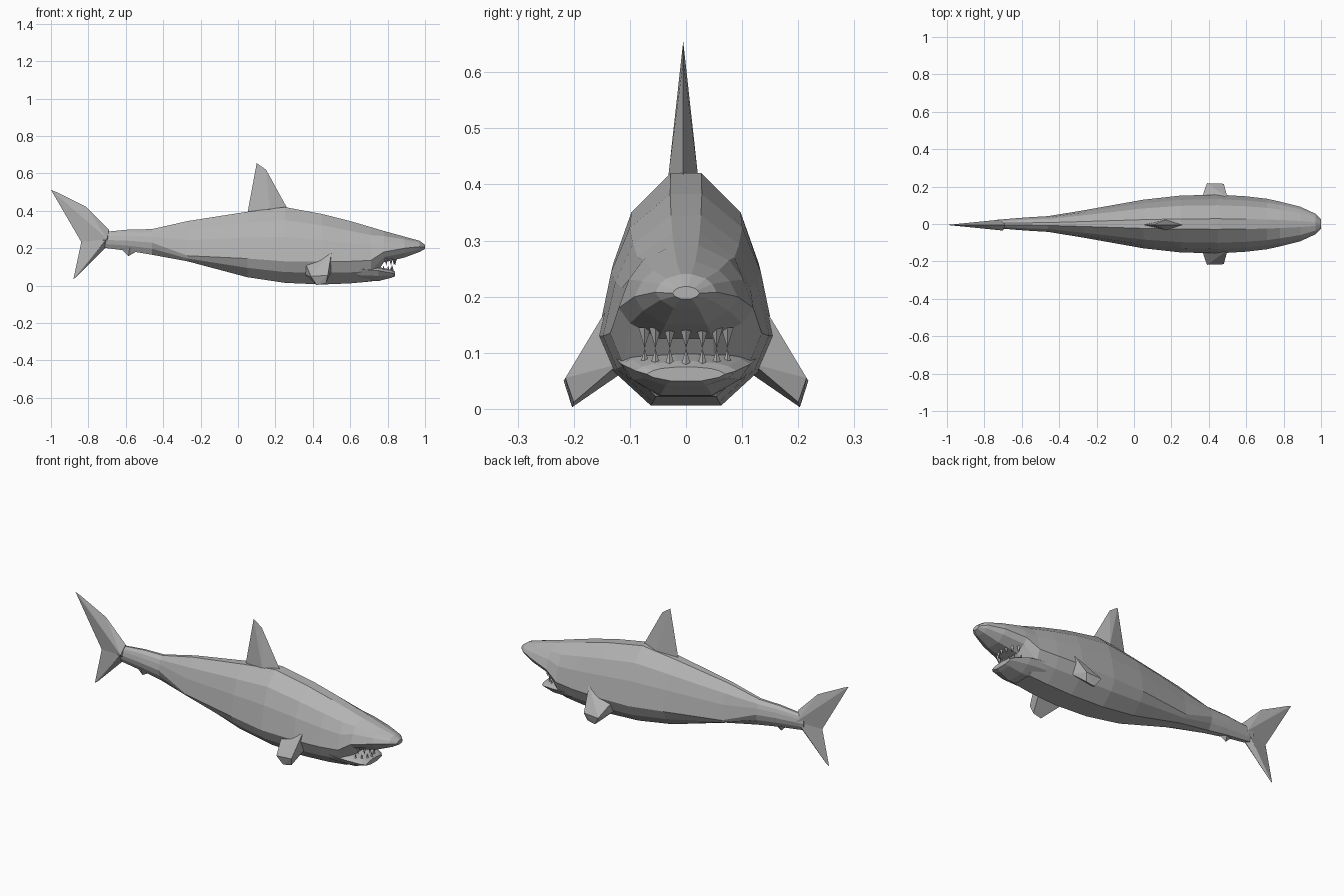
import bpy, bmesh, math
from mathutils import Vector

cube = bpy.data.objects.get("Cube")
if cube:
    bpy.data.objects.remove(cube, do_unlink=True)

grey = bpy.data.materials.new("shark grey")
grey.use_nodes = True
colour = (0.45, 0.45, 0.45, 1)
grey.diffuse_color = colour
grey.node_tree.nodes["Principled BSDF"].inputs["Base Color"].default_value = colour


def finish(name, bm):
    bmesh.ops.recalc_face_normals(bm, faces=bm.faces)
    mesh = bpy.data.meshes.new(name)
    bm.to_mesh(mesh)
    bm.free()
    mesh.materials.append(grey)
    obj = bpy.data.objects.new(name, mesh)
    bpy.context.collection.objects.link(obj)
    return obj


def section(x, top, bottom, width, mid):
    """Twelve-sided ring, widest at height mid."""
    up, down = top - mid, bottom - mid
    half = [(.18, up), (.64, up * .76), (.85, up * .45),
            (1, 0), (.83, down * .5), (.4, down)]
    ring = [(x, y * width, mid + z) for y, z in half]
    return ring + [(x, -y, z) for x, y, z in reversed(ring)]


def loft(name, stations):
    bm = bmesh.new()
    rings = [[bm.verts.new(p) for p in section(*s)] for s in stations]
    for a, b in zip(rings, rings[1:]):
        n = len(a)
        for i in range(n):
            j = (i + 1) % n
            bm.faces.new((a[i], a[j], b[j], b[i]))
    bm.faces.new(rings[0])
    bm.faces.new(rings[-1])
    return finish(name, bm)


def hull(name, points):
    bm = bmesh.new()
    for p in points:
        bm.verts.new(p)
    out = bmesh.ops.convex_hull(bm, input=bm.verts)
    loose = {g for g in out["geom_interior"] if isinstance(g, bmesh.types.BMVert)}
    bmesh.ops.delete(bm, geom=list(loose), context="VERTS")
    return finish(name, bm)


def blade(name, outline, thick):
    """Fin with a sharp outline and thicker points (x, half thickness, z)."""
    points = [(x, -.005, z) for x, z in outline]
    for x, y, z in thick:
        points += [(x, y - .005, z), (x, -y - .005, z)]
    return hull(name, points)


# Body from tail root to snout: x, top, bottom, half width, widest height
loft("body", [
    (-.74, .285, .205, .022, .245), (-.58, .30, .185, .035, .24),
    (-.46, .302, .165, .042, .23), (-.27, .345, .13, .073, .16),
    (.05, .395, .045, .13, .145), (.25, .42, .015, .152, .13),
    (.45, .383, .006, .157, .13), (.60, .345, .012, .148, .13),
    (.71, .313, .022, .135, .135), (.78, .292, .125, .12, .18),
    (.89, .262, .15, .092, .20), (.97, .24, .18, .055, .208),
    (1.0, .218, .196, .024, .206)])

# Lower jaw
loft("lower_jaw", [
    (.64, .12, .022, .125, .09), (.75, .10, .024, .115, .08),
    (.82, .085, .042, .09, .068), (.84, .075, .05, .07, .062)])

# Teeth along both jaws
for row, base, tip, reach in (("lower", .07, .108, .83), ("upper", .145, .108, .845)):
    for i in range(7):
        a = math.radians(-60 + 20 * i)
        x, y = reach - .1 + .095 * math.cos(a), .085 * math.sin(a)
        root = [(x + .01 * dx, y + .011 * dy, base)
                for dx, dy in ((1, 0), (0, 1), (-1, 0), (0, -1))]
        hull(f"{row}_tooth_{i + 1}", root + [(x, y, tip)])

# Dorsal fin
blade("dorsal_fin", [(.10, .655), (.15, .62), (.265, .41), (.085, .44), (.05, .385)],
      [(.17, .027, .41), (.13, .01, .56)])

# Tail fin lobes
blade("tail_upper_lobe", [(-1, .512), (-.97, .5), (-.81, .42), (-.69, .30),
                          (-.83, .30), (-.83, .22), (-.69, .21)],
      [(-.70, .03, .25), (-.82, .012, .33)])
blade("tail_lower_lobe", [(-.88, .035), (-.835, .19), (-.83, .27),
                          (-.70, .25), (-.71, .20), (-.86, .05)],
      [(-.71, .028, .24), (-.80, .01, .19)])

# Small fin under the tail
blade("anal_fin", [(-.65, .22), (-.585, .158), (-.53, .19), (-.56, .175)],
      [(-.58, .02, .2)])

# Pectoral fins
for side, s in (("left", 1), ("right", -1)):
    points = [(.50, .14, .18), (.36, .13, .12), (.50, .12, .08), (.36, .12, .06),
              (.48, .215, .055), (.39, .218, .05), (.47, .2, .012), (.42, .203, .003)]
    hull(f"{side}_pectoral_fin", [(x, y * s, z) for x, y, z in points])
